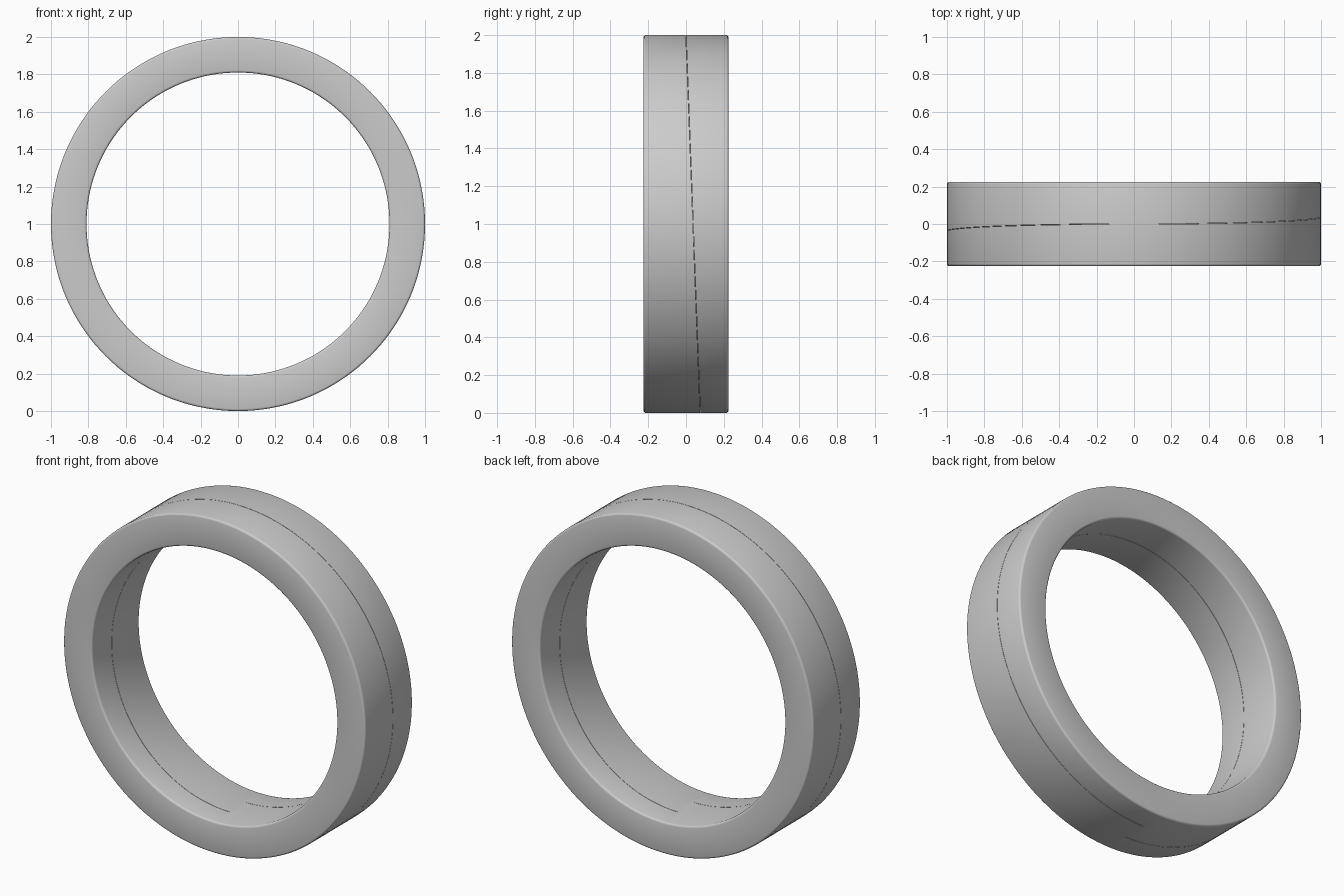
import bpy, bmesh, math

if "Cube" in bpy.data.objects:
    bpy.data.objects.remove(bpy.data.objects["Cube"])

N = 144            # segments around the ring
R_OUT, R_IN = 1.0, 0.81
HALF = 0.225       # half of the total depth
RAMP = 0.0375      # half height of the ramp at the bottom
FILLET = 0.012
GAP = 0.001        # hairline seam between the two halves


def section(side):
    """Outer-face profile (radius, y) with filleted corners, inner to outer."""
    pts = []
    for a in (180, 150, 120, 90, 90, 60, 30, 0):
        inner = len(pts) < 4
        c = R_IN + FILLET if inner else R_OUT - FILLET
        t = math.radians(a)
        pts.append((c + FILLET * math.cos(t),
                    side * (HALF - FILLET + FILLET * math.sin(t))))
    return pts


def half_ring(name, side):
    """One ramped ring; side -1 is the front half, +1 the back half."""
    bm = bmesh.new()
    prof = section(side)
    shared, seam = [], []
    for i in range(N + 1):
        a = -math.pi + 2 * math.pi * i / N
        s, c = math.sin(a), math.cos(a)
        if i < N:
            shared.append([bm.verts.new((r * s, y, 1 + r * c)) for r, y in prof])
        # ramp rises on the right and falls on the left, meeting at a step below
        y = math.copysign(RAMP * (1 - c), a) + side * GAP
        seam.append([bm.verts.new((r * s, y, 1 + r * c)) for r in (R_IN, R_OUT)])
    shared.append(shared[0])

    for i in range(N):
        p, q, u, v = shared[i], shared[i + 1], seam[i], seam[i + 1]
        for k in range(len(prof) - 1):
            bm.faces.new((p[k], q[k], q[k + 1], p[k + 1]))
        bm.faces.new((u[0], v[0], v[1], u[1]))
        # inner and outer walls, carrying the extra step corner where needed
        for k, e in ((0, 0), (-1, 1)):
            loop = [p[k], q[k], v[e], u[e]]
            if side < 0 and i == N - 1:
                loop.insert(2, seam[0][e])
            if side > 0 and i == 0:
                loop.append(seam[N][e])
            bm.faces.new(loop)
    # step wall at the bottom
    bm.faces.new((seam[0][0], seam[0][1], seam[N][1], seam[N][0]))
    bmesh.ops.recalc_face_normals(bm, faces=bm.faces)

    me = bpy.data.meshes.new(name)
    bm.to_mesh(me)
    bm.free()
    ob = bpy.data.objects.new(name, me)
    bpy.context.collection.objects.link(ob)
    bpy.ops.object.select_all(action='DESELECT')
    ob.select_set(True)
    bpy.context.view_layer.objects.active = ob
    bpy.ops.object.shade_smooth_by_angle(angle=math.radians(35))
    return ob


half_ring("front_ramp_ring", -1)
half_ring("back_ramp_ring", 1)
